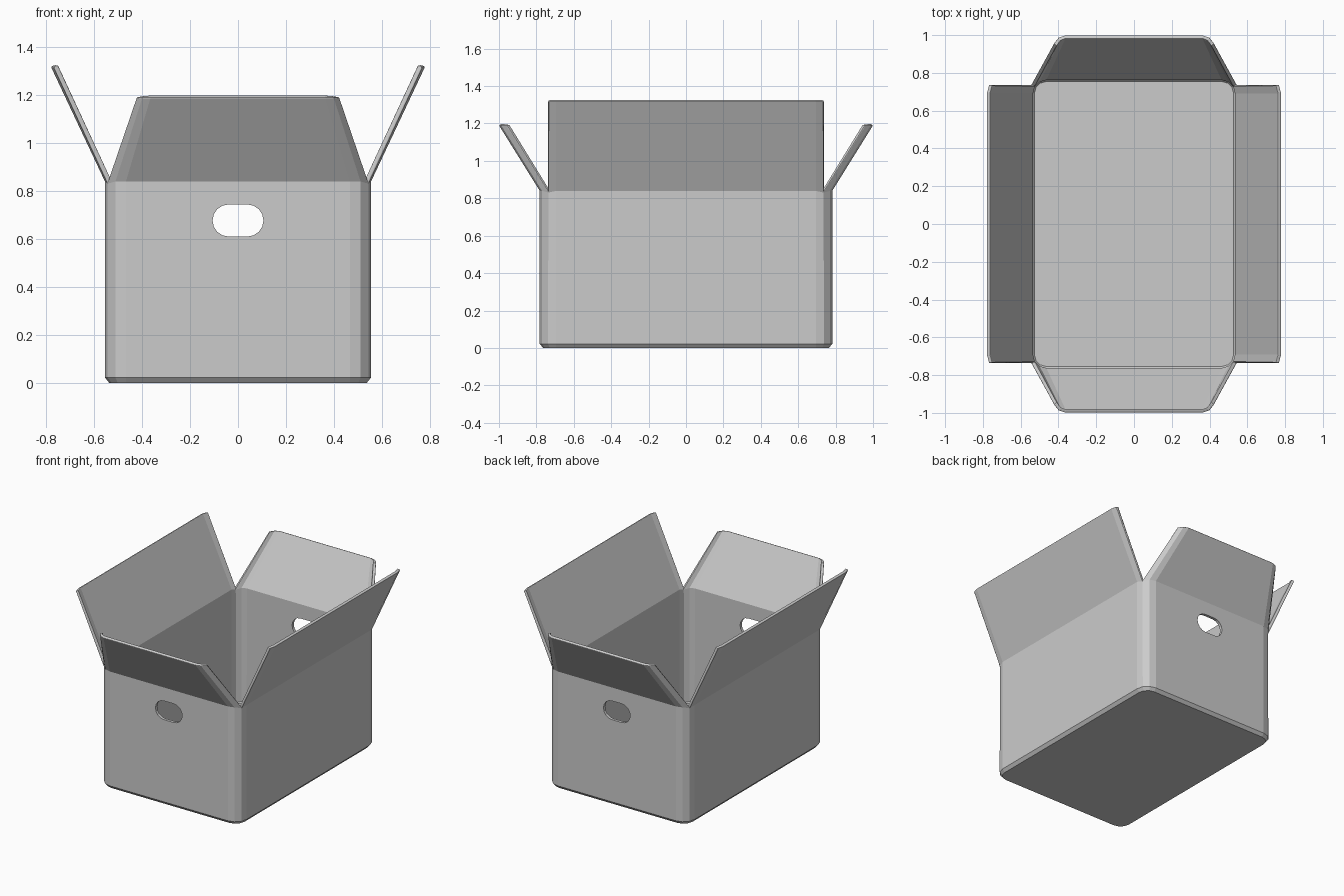
import bpy, bmesh, math

if "Cube" in bpy.data.objects:
    bpy.data.objects.remove(bpy.data.objects["Cube"])

HX, HY, R, RIM = 0.555, 0.782, 0.088, 0.84

# Rounded-rectangle outline, counter-clockwise, four points per corner
def outline(inset=0.0):
    pts = []
    for k, (sx, sy) in enumerate([(1, 1), (-1, 1), (-1, -1), (1, -1)]):
        for j in range(4):
            a = math.radians(90 * k + 30 * j)
            r = R - inset
            pts.append((sx * (HX - R) + r * math.cos(a), sy * (HY - R) + r * math.sin(a)))
    return pts

bm = bmesh.new()
def ring(inset, z):
    return [bm.verts.new((x, y, z)) for x, y in outline(inset)]

def skin(lo, hi, closed=True):
    n = len(lo)
    for i in range(n if closed else n - 1):
        j = (i + 1) % n
        bm.faces.new((lo[i], lo[j], hi[j], hi[i]))

# Floor and walls
base, low, rim = ring(0.018, 0), ring(0, 0.022), ring(0, RIM)
bm.faces.new(base[::-1])
skin(base, low)
skin(low, rim)

# Flaps grow from the rim and meet at one point of each corner
def flap(start, count, dx, dy, scale_x, top):
    lo = [rim[(start + i) % 16] for i in range(count)]
    hi = [bm.verts.new((v.co.x * scale_x + dx, v.co.y + dy, top)) for v in lo]
    skin(lo, hi, False)

def nearest(x, y):
    return min(range(16), key=lambda i: (rim[i].co.x - x) ** 2 + (rim[i].co.y - y) ** 2)

c, s = math.cos(math.pi / 6), math.sin(math.pi / 6)
mx, my = HX - R + R * c, HY - R + R * s
flap(nearest(mx, my), 6, 0, 1 - HY, 0.78, 1.19)
flap(nearest(-mx, -my), 6, 0, HY - 1, 0.78, 1.19)
flap(nearest(mx, -my), 4, 0.225, 0, 1, 1.318)
flap(nearest(-mx, my), 4, -0.225, 0, 1, 1.318)

mesh = bpy.data.meshes.new("open_box")
bm.to_mesh(mesh)
bm.free()
box = bpy.data.objects.new("open_box", mesh)
bpy.context.collection.objects.link(box)

# Board thickness and softened board edges
sol = box.modifiers.new("thickness", 'SOLIDIFY')
sol.thickness, sol.offset, sol.use_even_offset = 0.02, -1, True
bev = box.modifiers.new("soft_edges", 'BEVEL')
bev.width, bev.segments, bev.limit_method, bev.angle_limit = 0.005, 2, 'ANGLE', math.radians(60)

# Stadium-shaped hand holes through front and back
bm = bmesh.new()
prof = []
for i in range(18):
    a = math.pi * (i % 9) / 8 - math.pi / 2 + (math.pi if i > 8 else 0)
    prof.append(((0.039 if i < 9 else -0.039) + 0.067 * math.cos(a), 0.677 + 0.067 * math.sin(a)))
f = [bm.verts.new((x, -0.9, z)) for x, z in prof]
b = [bm.verts.new((x, 0.9, z)) for x, z in prof]
bm.faces.new(f)
bm.faces.new(b[::-1])
for i in range(18):
    j = (i + 1) % 18
    bm.faces.new((f[j], f[i], b[i], b[j]))
cm = bpy.data.meshes.new("handle_cutter")
bm.to_mesh(cm)
bm.free()
cutter = bpy.data.objects.new("handle_cutter", cm)
bpy.context.collection.objects.link(cutter)
cutter.hide_render = True
cutter.display_type = 'WIRE'
cut = box.modifiers.new("hand_holes", 'BOOLEAN')
cut.operation, cut.object, cut.solver = 'DIFFERENCE', cutter, 'EXACT'
